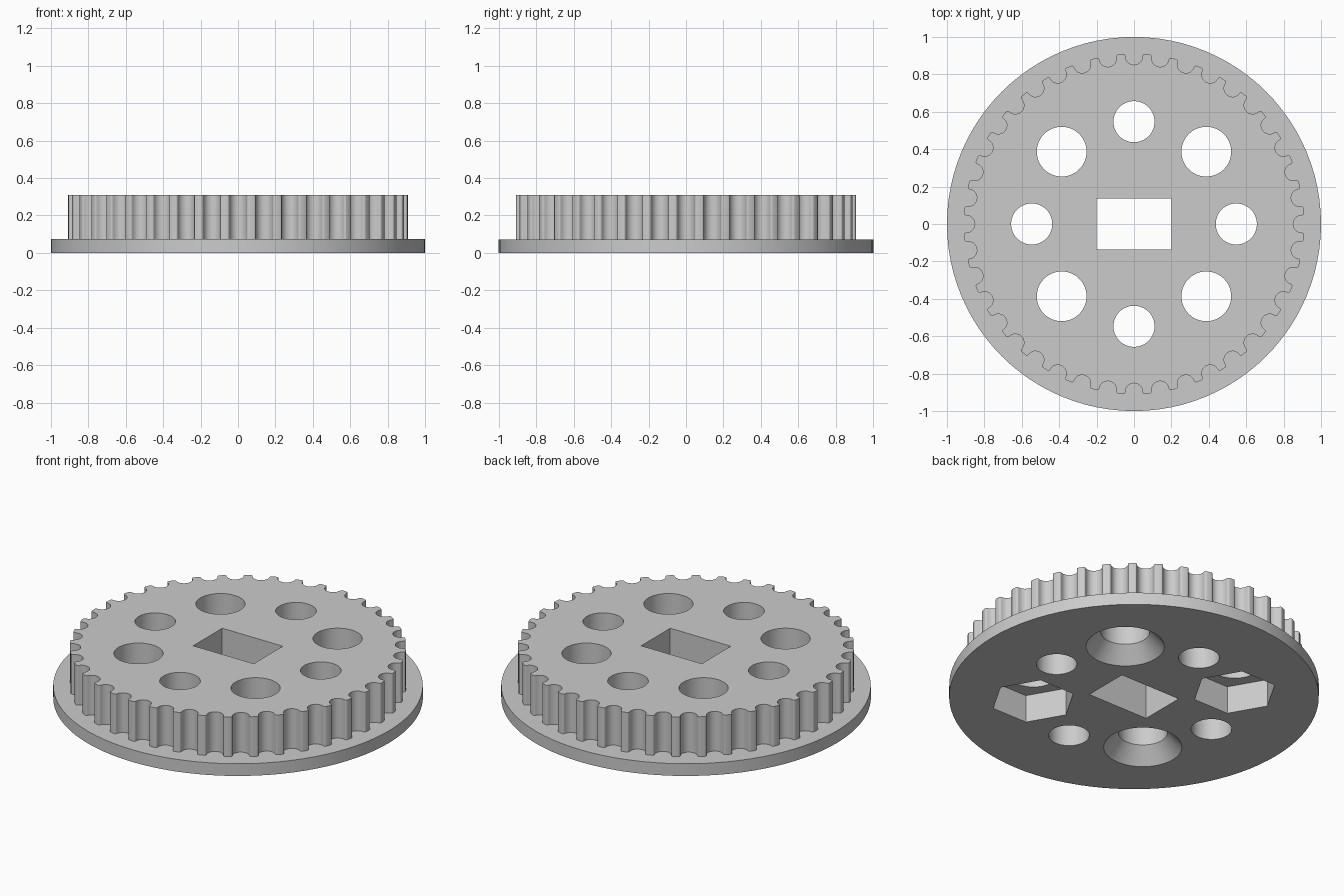
import bpy
import bmesh
from math import sin, cos, pi, radians, sqrt

cube = bpy.data.objects.get("Cube")
if cube:
    bpy.data.objects.remove(cube, do_unlink=True)

HEIGHT = 0.31
FLANGE_TOP = 0.073
TEETH = 40
HOLE_RING = 0.547

grey = bpy.data.materials.new("plain grey")
grey.use_nodes = True
colour = (0.6, 0.6, 0.6, 1)
grey.diffuse_color = colour
grey.node_tree.nodes["Principled BSDF"].inputs["Base Color"].default_value = colour


def prism(name, outline, z0, z1):
    """Extrude a flat outline from z0 up to z1."""
    bm = bmesh.new()
    base = bm.faces.new([bm.verts.new((x, y, z0)) for x, y in outline])
    top = bmesh.ops.extrude_face_region(bm, geom=[base])["geom"]
    bmesh.ops.translate(bm, vec=(0, 0, z1 - z0),
                        verts=[v for v in top if isinstance(v, bmesh.types.BMVert)])
    return finish(name, bm)


def cone(name, x, y, z0, z1, r0, r1, sides=48):
    """Upright cylinder or frustum, with a corner on the +x side."""
    bm = bmesh.new()
    rings = []
    for z, r in ((z0, r0), (z1, r1)):
        rings.append([bm.verts.new((x + r * cos(2 * pi * i / sides),
                                    y + r * sin(2 * pi * i / sides), z))
                      for i in range(sides)])
    low, high = rings
    bm.faces.new(low)
    bm.faces.new(high)
    for i in range(sides):
        j = (i + 1) % sides
        bm.faces.new((low[i], low[j], high[j], high[i]))
    return finish(name, bm)


def finish(name, bm):
    bmesh.ops.recalc_face_normals(bm, faces=bm.faces)
    mesh = bpy.data.meshes.new(name)
    bm.to_mesh(mesh)
    bm.free()
    mesh.materials.append(grey)
    obj = bpy.data.objects.new(name, mesh)
    bpy.context.collection.objects.link(obj)
    return obj


def combine(target, tool, operation):
    """Apply a boolean and throw the tool away."""
    bpy.context.view_layer.objects.active = target
    mod = target.modifiers.new("cut", 'BOOLEAN')
    mod.operation = operation
    mod.solver = 'EXACT'
    mod.object = tool
    bpy.ops.object.modifier_apply(modifier=mod.name)
    bpy.data.objects.remove(tool, do_unlink=True)


# One groove with rounded tooth corners, as (sideways, outwards) points
groove_r, corner_r, pitch_r = 0.046, 0.011, 0.897
half = [(groove_r * sin(a), pitch_r - groove_r * cos(a))
        for a in (pi / 2 * i / 6 for i in range(7))]
half += [(groove_r + corner_r - corner_r * cos(a), pitch_r + corner_r * sin(a))
         for a in (pi / 2 * i / 4 for i in range(1, 5))]
groove = [(-x, y) for x, y in reversed(half[1:])] + half

# Repeat the groove around the wheel
outline = []
for k in range(TEETH):
    t = -2 * pi * k / TEETH
    outline += [(x * cos(t) - y * sin(t), x * sin(t) + y * cos(t)) for x, y in groove]

# Toothed wheel joined to the flange
pulley = prism("toothed_pulley", outline, FLANGE_TOP / 2, HEIGHT)
combine(pulley, cone("flange", 0, 0, 0, FLANGE_TOP, 1, 1, 96), 'UNION')

# Rectangular shaft hole
w, d = 0.2, 0.137
combine(pulley, prism("shaft_cutter", [(-w, -d), (w, -d), (w, d), (-w, d)], -0.1, 0.5),
        'DIFFERENCE')

# Ring of through holes, small on the axes and large on the diagonals
for k in range(8):
    a = k * pi / 4
    r = 0.133 if k % 2 else 0.11
    combine(pulley, cone("hole_cutter", HOLE_RING * cos(a), HOLE_RING * sin(a),
                         -0.1, 0.5, r, r), 'DIFFERENCE')

# Underside: two countersinks and two hexagonal nut pockets
s = HOLE_RING / sqrt(2)
depth, mouth, slope = 0.09, 0.212, 0.079 / 0.09
for side in (-1, 1):
    combine(pulley, cone("countersink_cutter", side * s, side * s, -0.05, depth,
                         mouth + 0.05 * slope, 0.133), 'DIFFERENCE')
    combine(pulley, cone("nut_pocket_cutter", side * s, -side * s, -0.05, 0.165,
                         0.23, 0.23, 6), 'DIFFERENCE')

# Smooth curved walls, keep edges sharp
for obj in bpy.context.selected_objects:
    obj.select_set(False)
pulley.select_set(True)
bpy.context.view_layer.objects.active = pulley
bpy.ops.object.shade_smooth_by_angle(angle=radians(32))
